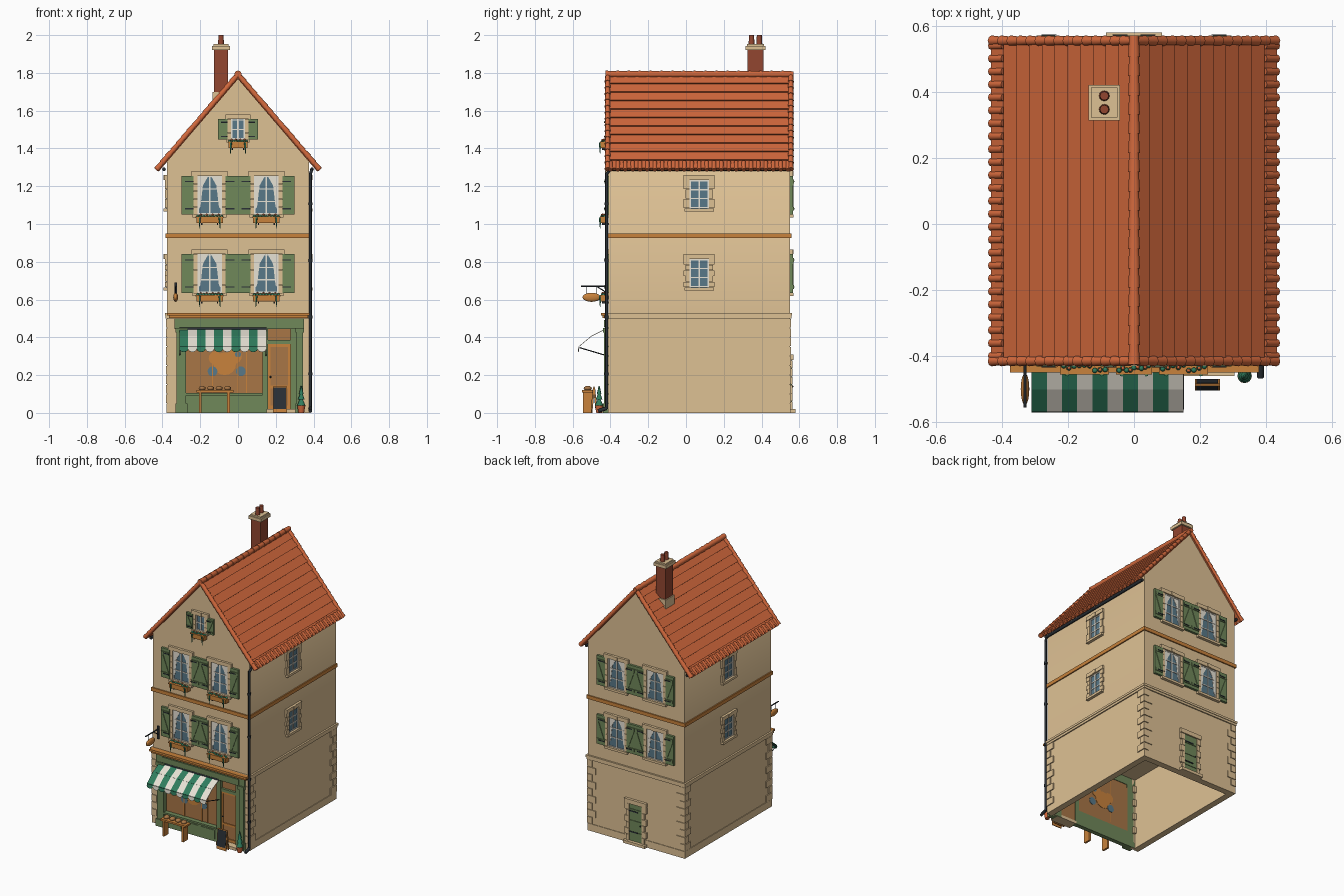
import bpy, bmesh, math, random
from mathutils import Matrix, Vector

if "Cube" in bpy.data.objects:
    bpy.data.objects.remove(bpy.data.objects["Cube"])
random.seed(4)

def lin(c):
    return ((c / 255 + 0.055) / 1.055) ** 2.4 if c > 10 else c / 255 / 12.92

MATS = {}
for n, c in dict(cream_plaster=(222, 193, 148), terracotta=(209, 104, 60), dark_brick=(146, 70, 48),
                 honey_wood=(200, 130, 60), shutter_green=(112, 136, 90), awning_green=(48, 125, 94),
                 white_cloth=(232, 227, 214), iron=(42, 48, 54), window_blue=(88, 120, 136),
                 amber_glass=(168, 118, 70)).items():
    MATS[n] = bpy.data.materials.new(n)
    MATS[n].diffuse_color = (*[lin(v) for v in c], 1)

PARTS = {}
def part(name, mat):
    return PARTS.setdefault(name, (bmesh.new(), mat))[0]

def frame(u, w, o):  # local (along wall, outward, up) to world
    return Matrix(((u[0], w[0], 0, o[0]), (u[1], w[1], 0, o[1]), (0, 0, 1, 0), (0, 0, 0, 1)))
WORLD = Matrix.Identity(4)
FRONT = frame((1, 0), (0, -1), (0, -.41))
BACK = frame((-1, 0), (0, 1), (0, .55))
RIGHT = frame((0, 1), (1, 0), (.375, 0))
LEFT = frame((0, 1), (-1, 0), (-.375, 0))

def prism(bm, pts, w0, w1, M=WORLD):
    a, b = ([bm.verts.new(M @ Vector((u, w, v))) for u, v in pts] for w in (w0, w1))
    bm.faces.new(a)
    bm.faces.new(b[::-1])
    for i in range(len(a)):
        j = (i + 1) % len(a)
        bm.faces.new((a[j], a[i], b[i], b[j]))

def box(bm, u0, u1, w0, w1, v0, v1, M=WORLD):
    prism(bm, [(u0, v0), (u1, v0), (u1, v1), (u0, v1)], w0, w1, M)

def rod(bm, p, q, r1, r2=None, seg=8):
    p, q = Vector(p), Vector(q)
    d = q - p
    M = Matrix.Translation((p + q) / 2) @ d.to_track_quat('Z', 'Y').to_matrix().to_4x4()
    bmesh.ops.create_cone(bm, cap_ends=True, segments=seg, radius1=r1, radius2=r1 if r2 is None else r2,
                          depth=d.length, matrix=M)

def blob(bm, p, s, sub=1):
    bmesh.ops.create_icosphere(bm, subdivisions=sub, radius=1, matrix=Matrix.Translation(p) @ Matrix.Diagonal((*s, 1)))

# House body: solid upper storeys over hollow ground floor walls
b = part("upper_walls", "cream_plaster")
prism(b, [(-.375, .5), (.375, .5), (.375, 1.335), (0, 1.775), (-.375, 1.335)], -.41, .55)
b = part("ground_walls", "cream_plaster")
for s in (-1, 1):
    box(b, s * .375, s * .335, -.41, .55, 0, .5)
    box(b, s * .335, s * .31, -.41, -.39, 0, .5)
box(b, -.335, .335, .51, .55, 0, .5)

# Bands, plinth and corner stones
b = part("string_course", "cream_plaster")
for (z0, z1, d) in ((.5, .53, .008), (.515, .53, .012)):
    box(b, -.375 - d, .375 + d, -.41 - d, .55 + d, z0, z1)
box(part("timber_band", "honey_wood"), -.383, .383, -.418, .558, .925, .95)
b = part("plinth", "cream_plaster")
for s in (-1, 1):
    box(b, s * .379, s * .34, -.412, .554, 0, .05)
box(b, -.379, .379, .515, .554, 0, .05)
b = part("corner_stones", "cream_plaster")
for s in (-1, 1):
    for y, t in ((-.416, 1), (.556, -1)):
        for i in range(9):
            a, c = ((.068, .04) if i % 2 else (.04, .068))
            box(b, s * .382, s * (.382 - a), y, y + t * c, .053 + i * .05, .098 + i * .05)

# Windows with stone surrounds, bars, curtains, shutters and flower boxes
def shutter(M, u, v0, v1, w, flip):
    b = part("shutters", "shutter_green")
    box(b, u - w / 2, u + w / 2, 0, .016, v0, v1, M)
    h = v1 - v0
    for f in (.1, .8):
        box(b, u - w / 2 + .004, u + w / 2 - .004, .016, .021, v0 + f * h, v0 + f * h + .1 * h, M)
    a = flip * (w / 2 - .01)
    prism(b, [(u - a - .006, v0 + .2 * h), (u - a + .006, v0 + .2 * h),
              (u + a + .006, v0 + .8 * h), (u + a - .006, v0 + .8 * h)], .016, .02, M)
    for f in (.15, .85):
        box(part("shutter_hinges", "iron"), u - flip * w / 2, u + flip * w * .2, .021, .024,
            v0 + f * h - .003, v0 + f * h + .003, M)

def window(M, u, v0, v1, hw, rows=3, curtains=False, shut=0, planter=0):
    h = v1 - v0
    box(part("window_glass", "window_blue"), u - hw, u + hw, 0, .002, v0, v1, M)
    f = part("window_bars", "white_cloth")
    for i in range(3):
        x = u + (i - 1) * (hw - .004)
        box(f, x - .004, x + .004, 0, .007, v0, v1, M)
    for i in range(rows + 1):
        z = v0 + .004 + i * (h - .008) / rows
        box(f, u - hw, u + hw, 0, .006, z - .003, z + .003, M)
    if curtains:
        c = part("curtains", "white_cloth")
        for s in (-1, 1):
            prism(c, [(u + s * hw, v1), (u + s * hw * .1, v1), (u + s * hw * .55, v1 - .25 * h),
                      (u + s * hw * .75, v0 + .2 * h), (u + s * hw, v0 + .1 * h)], 0, .004, M)
    st = part("window_surrounds", "cream_plaster")
    n = 5 if h > .15 else 3
    for s in (-1, 1):
        for i in range(n):
            a = .03 if i % 2 == 0 else .02
            box(st, u + s * hw, u + s * (hw + a), 0, .012, v0 + i * h / n + .001, v0 + (i + 1) * h / n - .001, M)
    box(st, u - hw - .03, u + hw + .03, 0, .016, v1, v1 + .026, M)
    box(st, u - .014, u + .014, 0, .02, v1, v1 + .026, M)
    box(st, u - hw - .025, u + hw + .025, 0, .02, v0 - .016, v0, M)
    if shut:
        for s in (-1, 1):
            shutter(M, u + s * (hw + .02 + shut / 2), v0, v1, shut, s)
    if planter:
        z = v0 - .045
        p = part("flower_boxes", "honey_wood")
        box(p, u - planter, u + planter, .004, .042, z, z + .032, M)
        box(p, u - planter - .004, u + planter + .004, .002, .046, z + .026, z + .034, M)
        for i in range(9):
            x = u + (i / 4 - 1) * planter * .9
            y = random.uniform(.015, .035)
            g = M @ Vector((x, y, z + .036))
            blob(part("box_foliage", "awning_green"), g, (.009, .009, .008))
            if i % 2:
                blob(part("box_flowers", "terracotta"), g + Vector((0, 0, .008)), (.006, .006, .006))
        for s in (-1, 1):  # trailing stems and brackets
            rod(part("box_foliage", "awning_green"), M @ Vector((u + s * planter * .75, .046, z + .03)),
                M @ Vector((u + s * planter * .8, .044, z - .03)), .006, .002, 5)
            box(part("box_brackets", "iron"), u + s * planter * .6 - .003, u + s * planter * .6 + .003, 0, .036, z - .01, z, M)

for M, pl in ((FRONT, .07), (BACK, 0)):
    for u in (-.15, .15):
        for v in (.635, 1.05):
            window(M, u, v, v + .205, .065, 3, True, .065, pl)
window(FRONT, 0, 1.447, 1.555, .036, 2, False, .05, .05)
for M in (LEFT, RIGHT):
    for v in (.665, 1.083):
        window(M, .07, v, v + .15, .052)

# Back door
box(part("back_door", "shutter_green"), -.05, .05, 0, .008, .02, .28, BACK)
b = part("back_door_boards", "shutter_green")
for z in (.06, .14, .22):
    box(b, -.046, .046, .008, .012, z, z + .025, BACK)
b = part("back_door_surround", "cream_plaster")
for s in (-1, 1):
    for i in range(6):
        box(b, s * .05, s * (.07 + .014 * (i % 2)), 0, .014, .02 + i * .0433, .061 + i * .0433, BACK)
box(b, -.085, .085, 0, .018, .28, .31, BACK)
box(b, -.085, .085, 0, .03, 0, .02, BACK)
b = part("back_door_iron", "iron")
for z in (.085, .23):
    box(b, -.05, .02, .012, .015, z - .004, z + .004, BACK)
blob(b, BACK @ Vector((.038, .014, .14)), (.006, .006, .006))

# Shopfront: posts, fascia, stall riser, door
b = part("shopfront_frame", "shutter_green")
for u0, u1, w in ((-.325, -.275, .024), (.31, .345, .024), (.13, .16, .012), (.277, .31, .012)):
    box(b, u0, u1, -.02, w, 0, .45, FRONT)
for u0, u1 in ((-.332, -.268), (.304, .35)):
    box(b, u0, u1, -.02, .03, 0, .05, FRONT)
    box(b, u0, u1, -.02, .03, .425, .45, FRONT)
box(b, -.335, .35, -.02, .02, .445, .5, FRONT)
box(b, -.275, .13, -.02, .01, 0, .095, FRONT)
box(b, -.275, .13, -.02, .022, .093, .105, FRONT)
box(b, .16, .277, -.02, .008, .365, .385, FRONT)
for u in (-.2, -.07, .06):
    box(b, u - .055, u + .055, .01, .014, .02, .08, FRONT)
box(part("shop_fascia_panel", "shutter_green"), -.29, .31, .02, .025, .455, .492, FRONT)
b = part("shop_cornice", "honey_wood")
box(b, -.365, .37, -.01, .032, .503, .515, FRONT)
box(b, -.375, .378, -.01, .04, .515, .53, FRONT)
b = part("shop_glass", "amber_glass")
box(b, -.275, .13, -.016, -.01, .1, .445, FRONT)
box(b, .16, .277, -.016, -.008, .385, .445, FRONT)
b = part("shop_door", "amber_glass")
box(b, .16, .277, -.016, -.004, .02, .365, FRONT)
b = part("shop_door_rails", "honey_wood")
for u0, u1, v0, v1 in ((.16, .172, .02, .365), (.265, .277, .02, .365), (.172, .265, .35, .365),
                       (.172, .265, .13, .145), (.172, .265, .02, .04)):
    box(b, u0, u1, -.016, .001, v0, v1, FRONT)
blob(part("shop_door_knob", "iron"), FRONT @ Vector((.172, .006, .19)), (.006, .006, .006))
box(part("door_step", "cream_plaster"), .15, .305, -.02, .05, 0, .02, FRONT)
b = part("shop_window_bars", "honey_wood")
for u in (-.135, -.0, .045):
    box(b, u - .003, u + .003, -.016, -.004, .105, .445, FRONT)
# Display shapes seen through both sides of the pane
for mat, u, v, r in (("honey_wood", -.07, .26, .06), ("honey_wood", -.12, .29, .035), ("honey_wood", -.02, .3, .04),
                     ("window_blue", -.135, .22, .026), ("window_blue", .015, .22, .026), ("window_blue", -.0, .31, .016)):
    k = .001 if mat == "window_blue" else 0
    rod(part("display_" + mat, mat), FRONT @ Vector((u, -.008 + k, v)), FRONT @ Vector((u, -.018 - k, v)), r, None, 16)

# Striped awning with scalloped valance
bm = bmesh.new()
W = .046
for i in range(10):
    x = -.31 + i * W
    top = [(x, -.42, .445), (x + W, -.42, .445)]
    mid = [(x, -.5, .405), (x + W, -.5, .405)]
    low = [(x, -.566, .35), (x + W, -.566, .35)]
    arc = [(x + W / 2 + W / 2 * math.cos(a), -.568, .338 - .016 * math.sin(a))
           for a in [math.pi * k / 6 for k in range(7)]]
    for loop in (top + mid[::-1], mid + low[::-1], low + arc):
        f = bm.faces.new([bm.verts.new(p) for p in loop])
        f.material_index = i % 2
me = bpy.data.meshes.new("awning")
bm.to_mesh(me)
me.materials.append(MATS["awning_green"])
me.materials.append(MATS["white_cloth"])
aw = bpy.data.objects.new("awning", me)
bpy.context.collection.objects.link(aw)
aw.modifiers.new("thickness", 'SOLIDIFY').thickness = .003
b = part("awning_arms", "iron")
for x in (-.308, .148):
    rod(b, (x, -.562, .345), (x, -.41, .3), .003)
rod(b, (-.308, -.562, .346), (.148, -.562, .346), .003)
rod(part("awning_roller", "iron"), (-.31, -.425, .445), (.15, -.425, .445), .008)

# Bread bench
b = part("bench", "honey_wood")
box(b, -.22, -.025, -.55, -.49, .108, .12)
for x in (-.2, -.05):
    box(b, x - .007, x + .007, -.545, -.495, 0, .108)
for i in range(4):
    blob(part("loaves", "amber_glass"), (-.19 + i * .045, -.52, .13), (.019, .022, .013), 2)

# Sandwich board
for s in (-1, 1):
    tilt = Matrix.Translation((.222, -.487, 0)) @ Matrix.Rotation(s * .1, 4, 'X') @ Matrix.Translation((0, s * .014, 0))
    box(part("sandwich_board_frame", "honey_wood"), -.038, .038, -.003, .003, .0, .14, tilt)
    box(part("sandwich_board_slate", "iron"), -.033, .033, -.005, .005, .02, .134, tilt)

# Potted conifer
rod(part("plant_pot", "terracotta"), (.335, -.46, 0), (.335, -.46, .04), .015, .022, 12)
for z, r in ((.04, .022), (.07, .018), (.1, .012)):
    rod(part("potted_tree", "awning_green"), (.335, -.46, z), (.335, -.46, z + .042), r, .003, 8)

# Hanging bread sign
b = part("sign_bracket", "iron")
rod(b, (-.33, -.41, .67), (-.33, -.555, .67), .004)
rod(b, (-.33, -.41, .63), (-.33, -.47, .668), .003)
box(b, -.337, -.323, -.418, -.41, .6, .69)
for y in (-.475, -.525):
    rod(b, (-.33, y, .67), (-.33, y, .62), .002)
blob(part("hanging_loaf_sign", "honey_wood"), (-.33, -.5, .612), (.013, .048, .024), 3)

# Roof: stepped courses, then eave, verge and ridge tiles
SL = Vector((.425, 0, -.495))
LEN = SL.length
SL.normalize()
NR = Vector((-SL.z, 0, SL.x))
def on_roof(s, d, h, y):
    p = Vector((0, 0, 1.785)) + SL * d + Vector((-SL.z, 0, SL.x)) * h
    return Vector((s * p.x, y, p.z))
N = 11
for s in (-1, 1):
    prof = []
    for i in range(N):
        prof += [(i * LEN / N, .002), ((i + 1) * LEN / N, .011)]
    prof += [(LEN, -.012), (0, -.012)]
    pts = [on_roof(s, d, h, 0) for d, h in prof]
    prism(part("roof_courses", "terracotta"), [(p.x, p.z) for p in pts], -.42, .56)
    for i in range(25):
        y = -.4 + i * .94 / 24
        rod(part("eave_tiles", "terracotta"), on_roof(s, LEN - .05, .003, y), on_roof(s, LEN + .008, .003, y), .011, .013)
    for y in (-.415, .555):
        for i in range(15):
            rod(part("verge_tiles", "terracotta"), on_roof(s, i * LEN / 15, .004, y),
                on_roof(s, (i + 1.1) * LEN / 15, .004, y), .012, .016)
    # gutters
    rod(part("gutters", "iron"), (s * .392, -.41, 1.29), (s * .392, .55, 1.29), .01)
for i in range(17):
    y = -.425 + i * .0582
    rod(part("ridge_tiles", "terracotta"), (0, y, 1.793), (0, y + .064, 1.793), .019, .015, 10)

# Chimney
box(part("chimney_stack", "dark_brick"), -.127, -.053, .325, .41, 1.6, 1.925)
b = part("chimney_stone", "cream_plaster")
box(b, -.134, -.046, .318, .417, 1.63, 1.7)
box(b, -.138, -.042, .314, .421, 1.92, 1.942)
box(b, -.13, -.05, .322, .413, 1.942, 1.952)
for y in (.347, .388):
    rod(part("chimney_pots", "dark_brick"), (-.09, y, 1.95), (-.09, y, 2.0), .016, .013, 12)

# Downpipe
b = part("downpipe", "iron")
rod(b, (.383, -.42, .02), (.383, -.42, 1.27), .008)
rod(b, (.383, -.42, 1.265), (.392, -.4, 1.292), .008)
rod(b, (.383, -.42, .025), (.383, -.465, .01), .01)
for z in (.2, .5, .8, 1.1):
    rod(b, (.383, -.42, z), (.383, -.42, z + .015), .011)

# Turn every collected part into an object
for name, (bm, mat) in PARTS.items():
    bmesh.ops.recalc_face_normals(bm, faces=bm.faces)
    for f in bm.faces:
        f.smooth = True
    me = bpy.data.meshes.new(name)
    bm.to_mesh(me)
    bm.free()
    me.set_sharp_from_angle(angle=math.radians(50))
    me.materials.append(MATS[mat])
    bpy.context.collection.objects.link(bpy.data.objects.new(name, me))

for m in bpy.data.materials:
    if m.users and not m.is_grease_pencil:
        m.use_nodes = True
        m.node_tree.nodes["Principled BSDF"].inputs["Base Color"].default_value = m.diffuse_color
